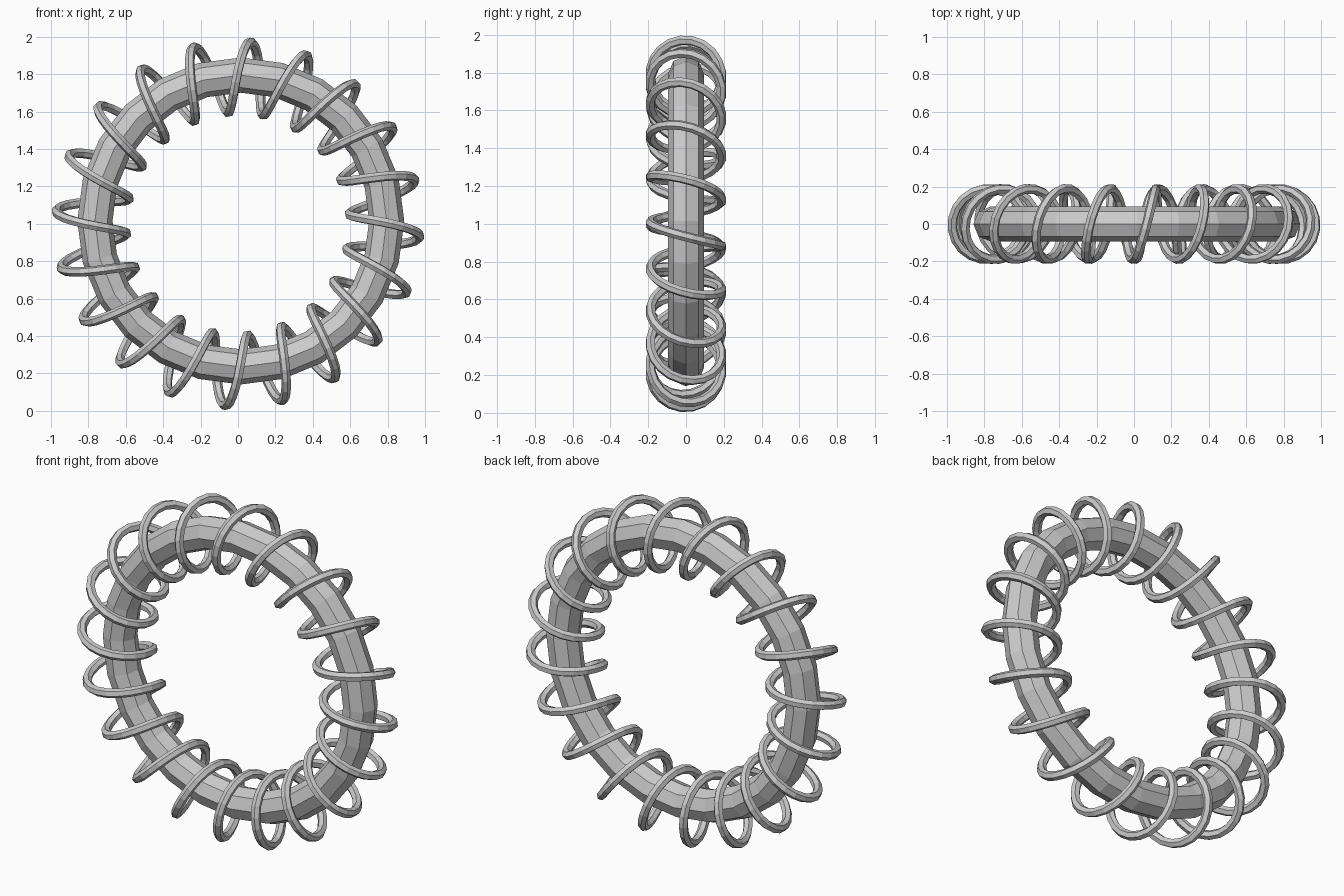
import bpy
from math import sin, cos, pi, radians

cube = bpy.data.objects.get("Cube")
if cube:
    bpy.data.objects.remove(cube, do_unlink=True)

RING_RADIUS = 0.785
COIL_RADIUS = 0.189
WIRE_RADIUS = 0.026
TURNS = 20
STEPS = 20
PHASE = radians(86)

# Octagonal core ring, standing upright
bpy.ops.mesh.primitive_torus_add(
    major_radius=0.78, minor_radius=0.094,
    major_segments=24, minor_segments=8,
    location=(0.015, 0, 1.015), rotation=(pi / 2, 0, 0))
core = bpy.context.object
core.name = "core_ring"
bpy.ops.object.shade_flat()


# Path of the coil winding around the ring
def coil_point(i):
    theta = 2 * pi * i / (TURNS * STEPS)
    wind = TURNS * (theta - PHASE)
    reach = RING_RADIUS + COIL_RADIUS * cos(wind)
    return (reach * cos(theta), -COIL_RADIUS * sin(wind),
            1 + reach * sin(theta), 1)


# Hexagonal wire swept along the closed coil
curve = bpy.data.curves.new("coil_wire", "CURVE")
curve.dimensions = "3D"
curve.bevel_depth = WIRE_RADIUS
curve.bevel_resolution = 1
spline = curve.splines.new("POLY")
spline.points.add(TURNS * STEPS - 1)
for i, point in enumerate(spline.points):
    point.co = coil_point(i)
spline.use_cyclic_u = True
spline.use_smooth = False

coil = bpy.data.objects.new("coil_wire", curve)
bpy.context.collection.objects.link(coil)
bpy.ops.object.select_all(action="DESELECT")
coil.select_set(True)
bpy.context.view_layer.objects.active = coil
bpy.ops.object.convert(target="MESH")
